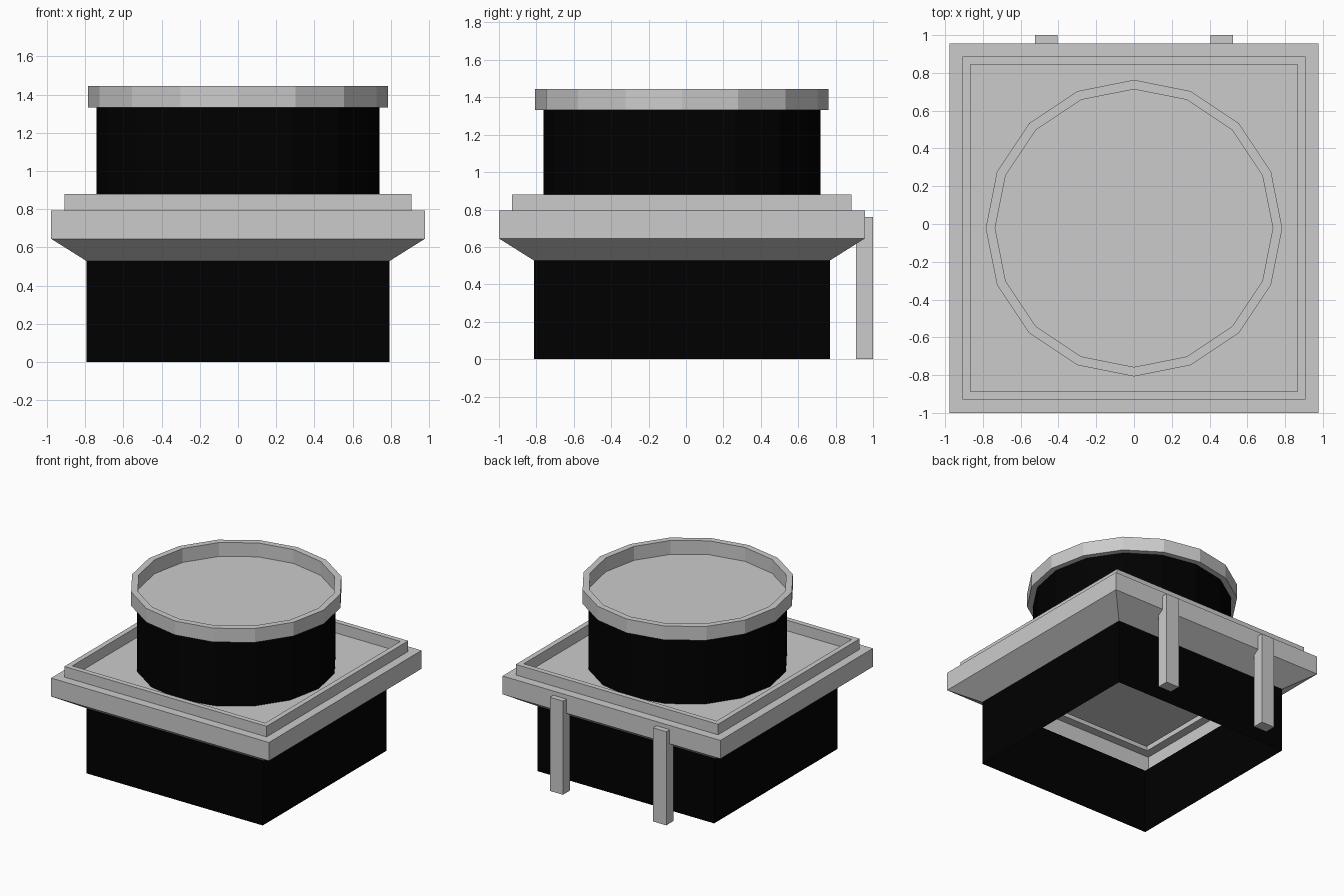
import bpy, bmesh
from math import cos, sin, pi

cube = bpy.data.objects.get("Cube")
if cube:
    bpy.data.objects.remove(cube, do_unlink=True)

CENTRE_Y = -0.022


def material(name, value):
    m = bpy.data.materials.new(name)
    m.use_nodes = True
    colour = (value, value, value, 1)
    m.diffuse_color = colour
    m.node_tree.nodes["Principled BSDF"].inputs["Base Color"].default_value = colour
    return m


grey = material("light_grey", 0.6)
black = material("black", 0.0)


def add_object(name, bm, mat):
    bmesh.ops.recalc_face_normals(bm, faces=bm.faces)
    mesh = bpy.data.meshes.new(name)
    bm.to_mesh(mesh)
    bm.free()
    mesh.materials.append(mat)
    obj = bpy.data.objects.new(name, mesh)
    bpy.context.collection.objects.link(obj)
    return obj


def turned(name, sides, profile, mat):
    """Sweep an (extent, height) profile round a polygon; squares use half widths."""
    bm = bmesh.new()
    scale, turn = (2 ** 0.5, pi / 4) if sides == 4 else (1, 0)
    loops = []
    for r, z in profile:
        angles = [turn + 2 * pi * i / sides for i in range(sides)]
        loops.append([bm.verts.new((r * scale * cos(a), CENTRE_Y + r * scale * sin(a), z))
                      for a in angles])
    for low, high in zip(loops, loops[1:]):
        for i in range(sides):
            j = (i + 1) % sides
            bm.faces.new((low[i], low[j], high[j], high[i]))
    return bm, loops[-1], name, mat


def open_shell(*args):
    bm, _, name, mat = turned(*args)
    return add_object(name, bm, mat)


def capped_shell(*args):
    bm, last_loop, name, mat = turned(*args)
    bm.faces.new(last_loop)
    return add_object(name, bm, mat)


def box(name, x, y, z, mat):
    bm = bmesh.new()
    bmesh.ops.create_cube(bm, size=1)
    for v in bm.verts:
        v.co = [lo if c < 0 else hi for c, (lo, hi) in zip(v.co, (x, y, z))]
    return add_object(name, bm, mat)


# Hollow square base, open underneath
open_shell("base_walls", 4, [(0.792, 0), (0.792, 0.528)], black)

# Thin square platform: sloped underside, raised rim and sunken floor
capped_shell("platform", 4, [
    (0.792, 0.528), (0.978, 0.645), (0.978, 0.794), (0.908, 0.794),
    (0.908, 0.88), (0.866, 0.88), (0.866, 0.794)], grey)

# Round drum with a sunken grey top inside a raised ring
open_shell("drum_wall", 16, [(0.74, 0.794), (0.74, 1.331)], black)
capped_shell("drum_top", 16, [
    (0.74, 1.331), (0.785, 1.331), (0.785, 1.444), (0.735, 1.444), (0.735, 1.331)], grey)

# Pair of posts at the back
for side, name in ((1, "left_post"), (-1, "right_post")):
    box(name, sorted((side * 0.404, side * 0.523)), (0.91, 1.0), (0, 0.76), grey)
